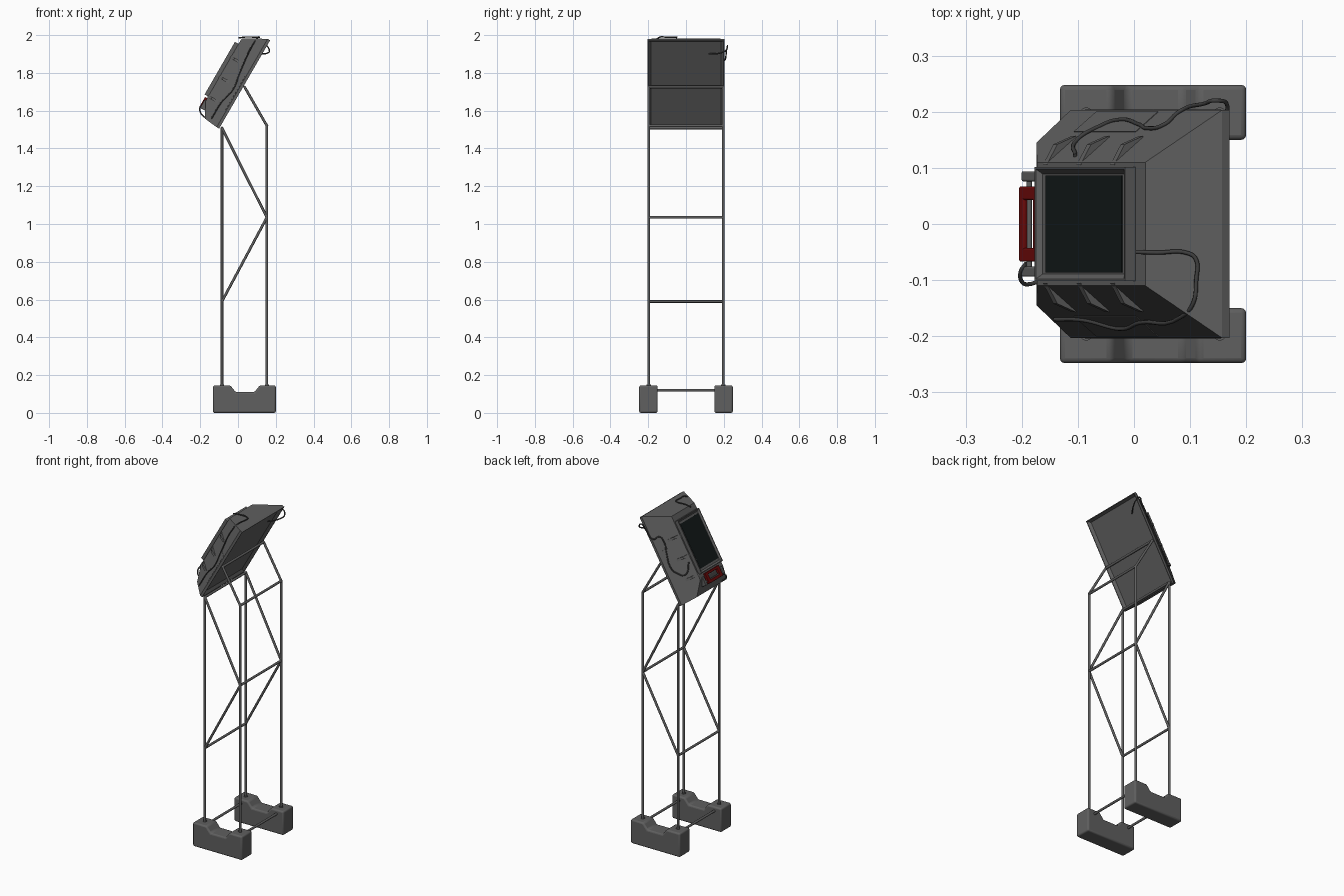
import bpy, bmesh, math
from mathutils import Matrix, Vector

if "Cube" in bpy.data.objects:
    bpy.data.objects.remove(bpy.data.objects["Cube"])

# Head frame: u runs up the tilted back, y across, n out of the display face
U, N, O = Vector((0.5, 0, 0.866)), Vector((-0.866, 0, 0.5)), Vector((-0.10, 0, 1.505))
HEAD = Matrix(((U.x, 0, N.x, O.x), (0, 1, 0, 0), (U.z, 0, N.z, O.z), (0, 0, 0, 1)))


def material(name, rgb):
    m = bpy.data.materials.new(name)
    m.diffuse_color = (*rgb, 1)
    m.use_nodes = True
    m.node_tree.nodes["Principled BSDF"].inputs["Base Color"].default_value = m.diffuse_color
    return m


grey = material("dark grey", (0.115, 0.115, 0.115))
rubber = material("cable grey", (0.05, 0.05, 0.05))
red = material("dark red", (0.15, 0.003, 0.003))
black = material("screen black", (0.006, 0.010, 0.010))


def finish(bm, name, mat=grey, matrix=None, bevel=0, smooth=False):
    bmesh.ops.recalc_face_normals(bm, faces=bm.faces)
    me = bpy.data.meshes.new(name)
    bm.to_mesh(me)
    bm.free()
    if matrix:
        me.transform(matrix)
    ob = bpy.data.objects.new(name, me)
    bpy.context.collection.objects.link(ob)
    me.materials.append(mat)
    if bevel:
        b = ob.modifiers.new("bevel", 'BEVEL')
        b.width, b.segments, b.limit_method = bevel, 3, 'ANGLE'
    if smooth or bevel:
        bpy.ops.object.select_all(action='DESELECT')
        ob.select_set(True)
        bpy.context.view_layer.objects.active = ob
        bpy.ops.object.shade_smooth_by_angle(angle=math.radians(40))
    return ob


def box(name, lo, hi, mat=grey, matrix=HEAD, bevel=0):
    bm = bmesh.new()
    lo, hi = Vector(lo), Vector(hi)
    bmesh.ops.create_cube(bm, size=1, matrix=Matrix.Translation((lo + hi) / 2) @ Matrix.Diagonal((*(hi - lo), 1)))
    return finish(bm, name, mat, matrix, bevel)


def prism(name, pts, shift, **kw):
    bm = bmesh.new()
    f = bm.faces.new([bm.verts.new(p) for p in pts])
    r = bmesh.ops.extrude_face_region(bm, geom=[f])
    bmesh.ops.translate(bm, vec=shift, verts=[v for v in r["geom"] if isinstance(v, bmesh.types.BMVert)])
    return finish(bm, name, **kw)


def rod(bm, a, b, r=0.007):
    a, b = Vector(a), Vector(b)
    d = b - a
    m = Matrix.Translation((a + b) / 2) @ d.to_track_quat('Z', 'Y').to_matrix().to_4x4()
    bmesh.ops.create_cone(bm, cap_ends=True, segments=12, radius1=r, radius2=r, depth=d.length, matrix=m)


def cable(name, pts, r=0.0037):
    cu = bpy.data.curves.new(name, 'CURVE')
    cu.dimensions, cu.bevel_depth, cu.bevel_resolution, cu.resolution_u = '3D', r, 2, 6
    cu.use_fill_caps = True
    cu.materials.append(rubber)
    s = cu.splines.new('BEZIER')
    s.bezier_points.add(len(pts) - 1)
    for bp, p in zip(s.bezier_points, pts):
        bp.co = p
        bp.handle_left_type = bp.handle_right_type = 'AUTO'
    ob = bpy.data.objects.new(name, cu)
    bpy.context.collection.objects.link(ob)


# Feet with a notch in the top
profile = [(-0.132, 0), (0.2, 0), (0.2, 0.145), (0.115, 0.145), (0.087, 0.11),
           (-0.012, 0.11), (-0.04, 0.145), (-0.132, 0.145)]
for side, y in (("left", -0.248), ("right", 0.15)):
    prism(side + "_foot", [(x, y, z) for x, z in profile], (0, 0.098, 0), bevel=0.009)

# Tubular stand: side trusses and cross bars
XF, XB, Y = -0.085, 0.153, 0.197
bm = bmesh.new()
for y in (-Y, Y):
    for path in ([(XF, 0.1), (XF, 1.508)],
                 [(XB, 0.1), (XB, 1.52), (0.035, 1.725)],
                 [(XF, 1.508), (XB, 1.035), (XF, 0.59)]):
        for (x0, z0), (x1, z1) in zip(path, path[1:]):
            rod(bm, (x0, y, z0), (x1, y, z1))
        for x, z in path[1:]:
            bmesh.ops.create_uvsphere(bm, u_segments=12, v_segments=8, radius=0.0072,
                                      matrix=Matrix.Translation((x, y, z)))
    for x in (XF, XB):
        rod(bm, (x, y, 0.14), (x, y, 0.15), 0.011)
for x, z in ((XF, 0.12), (XB, 0.12), (XF, 0.59), (XB, 1.035), (XF, 1.508), (XB, 1.52), (0.035, 1.725)):
    rod(bm, (x, -Y, z), (x, Y, z))
finish(bm, "stand_frame", smooth=True)

# Head housing: tapered hull with a recessed back
bm = bmesh.new()
for u, y, n in ((0, .203, 0), (.54, .203, 0), (0, .203, .015), (.54, .203, .015),
                (.008, .1448, .09), (.088, .11, .135), (.474, .11, .135)):
    for s in (-1, 1):
        bm.verts.new((u, s * y, n))
bmesh.ops.convex_hull(bm, input=bm.verts)
bmesh.ops.dissolve_limit(bm, angle_limit=0.02, verts=bm.verts, edges=bm.edges)
back = [f for f in bm.faces if all(abs(v.co.z) < 1e-5 for v in f.verts)]
bmesh.ops.inset_region(bm, faces=back, thickness=0.006)
bmesh.ops.inset_region(bm, faces=back, thickness=0.018)
bmesh.ops.translate(bm, vec=(0, 0, 0.015), verts=list({v for f in back for v in f.verts}))
finish(bm, "head_housing", matrix=HEAD)

# Side fins and raised side panel
for s, side in ((-1, "left"), (1, "right")):
    for i in range(3):
        u = 0.112 + 0.12 * i
        prism(f"{side}_fin_{i + 1}", [(u, s * .105, .137), (u, s * .142, .115), (u, s * .157, .077), (u, s * .14, .077)],
              (0.014, 0, 0), matrix=HEAD)
    prism(side + "_side_panel", [(.10, s * .197, .018), (.10, s * .2005, .020), (.10, s * .165, .066), (.10, s * .16, .06)],
          (0.22, 0, 0), matrix=HEAD)

# Display: sloped bezel around a dark screen
bm = bmesh.new()
bmesh.ops.create_cube(bm, size=1, matrix=Matrix.Translation((.279, 0, .144)) @ Matrix.Diagonal((.322, .204, .026, 1)))
top = [f for f in bm.faces if f.calc_center_median().z > .15]
bmesh.ops.inset_region(bm, faces=top, thickness=0.006)
bmesh.ops.inset_region(bm, faces=top, thickness=0.012)
bmesh.ops.translate(bm, vec=(0, 0, -0.009), verts=list({v for f in top for v in f.verts}))
finish(bm, "display_bezel", matrix=HEAD)
box("screen", (.143, -.086, .146), (.415, .086, .1495), black)

# Red handle below the display, parallel to it, on two grey mounts
box("handle_bottom", (.045, -.067, .132), (.062, .067, .148), red, bevel=.003)
box("handle_top", (.094, -.067, .132), (.108, .067, .148), red, bevel=.003)
for s, side in ((-1, "left"), (1, "right")):
    box(side + "_handle_side", (.05, s * .055 - .012, .132), (.104, s * .055 + .012, .148), red, bevel=.003)
    box(side + "_handle_mount", (.045, s * .085 - .009, .095), (.095, s * .085 + .009, .143), bevel=.003)
bm = bmesh.new()
rod(bm, (.062, -.085, .136), (.062, .085, .136), .005)
finish(bm, "handle_pin", matrix=HEAD, smooth=True)


# Cables draped over the housing
def on_side(x, y):
    n = max(.012, .019 + (.203 - abs(y)) / .775)
    return HEAD @ Vector(((x + .10 + .866 * n) / .5, y, n))


def on_top(x, y):
    n = (.174 - x) / 1.141
    return HEAD @ Vector((.555 - .55 * n, y, n + .003))


cable("left_cable", [on_side(*p) for p in ((-.141, -.17), (-.087, -.172), (-.025, -.187), (.01, -.176), (.085, -.165))]
      + [on_top(*p) for p in ((.105, -.14), (.11, -.1), (.109, -.062), (.095, -.052), (.04, -.051))]
      + [Vector((.003, -.05, 1.985))])
cable("right_cable", [on_side(*p) for p in ((-.105, .122), (-.1, .152), (-.06, .175), (-.034, .185), (.01, .177),
                                            (.022, .171), (.055, .178), (.08, .2), (.127, .215))]
      + [Vector(p) for p in ((.145, .22, 1.945), (.166, .212, 1.92), (.155, .18, 1.905), (.115, .12, 1.90))])
cable("handle_cable", [(-.192, -.07, 1.625), (-.202, -.085, 1.615), (-.198, -.105, 1.59), (-.185, -.107, 1.572),
                       (-.165, -.10, 1.56)])
